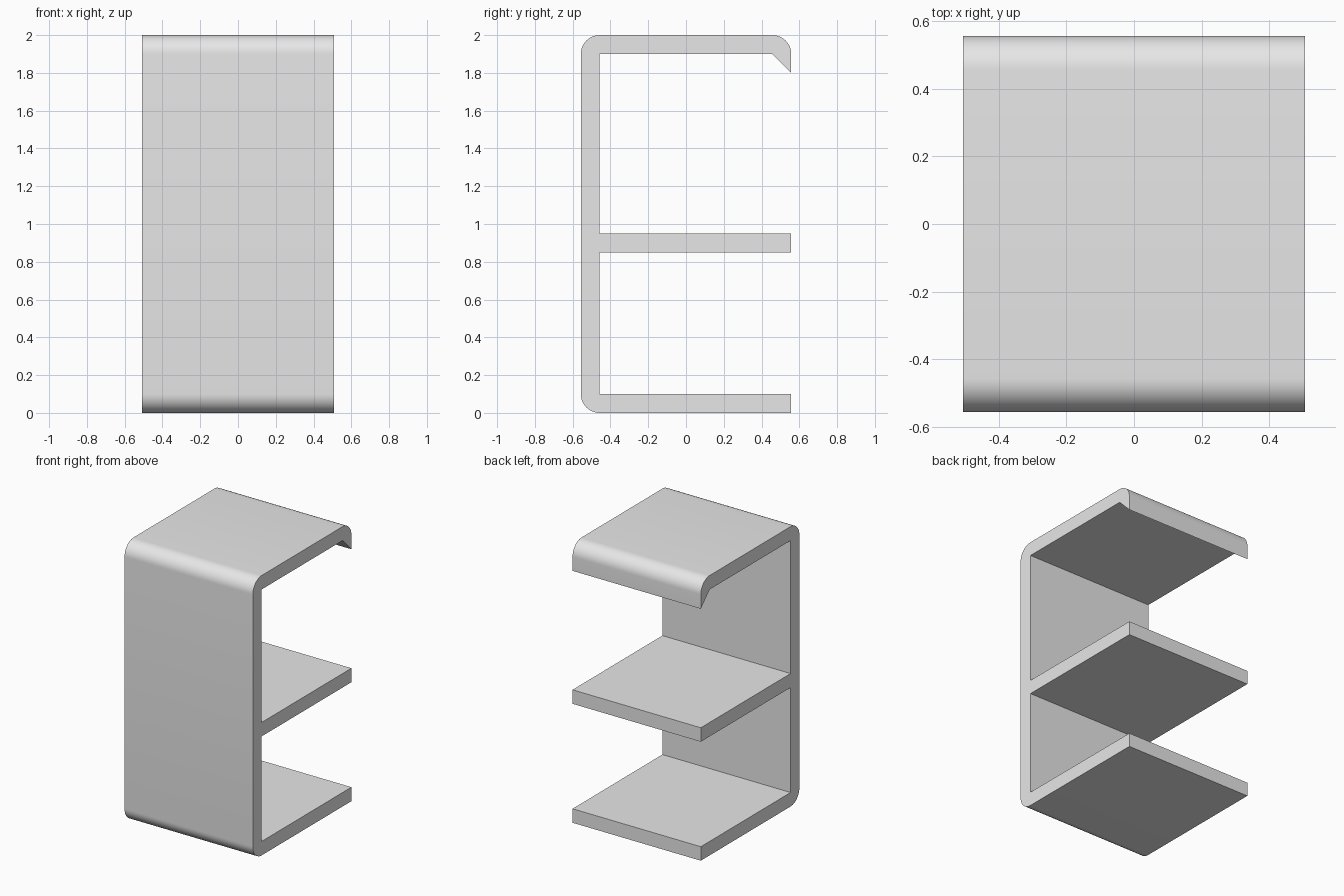
import bpy
import bmesh
from math import sin, cos, radians

cube = bpy.data.objects.get("Cube")
if cube:
    bpy.data.objects.remove(cube, do_unlink=True)

W, D, H = 0.507, 0.557, 2.0      # half width, half depth, height
T = 0.1                          # board thickness and corner radius
SHELF = 0.85                     # underside of the middle shelf
STEPS = 12

grey = bpy.data.materials.new("light_grey")
grey.use_nodes = True
grey.diffuse_color = (0.8, 0.8, 0.8, 1)
grey.node_tree.nodes["Principled BSDF"].inputs["Base Color"].default_value = (0.8, 0.8, 0.8, 1)


def corner(y, z, start):
    """Quarter circle around (y, z), running clockwise from the start angle."""
    angles = [radians(start - 90 * i / STEPS) for i in range(STEPS + 1)]
    return [(y + T * cos(a), z + T * sin(a)) for a in angles]


# Side profile: rounded outside, then the lip, shelf and base on the inside
inner = T - D
profile = (
    corner(inner, T, 270)
    + corner(inner, H - T, 180)
    + corner(D - T, H - T, 90)
    + [(D, H - 2 * T), (D - T, H - T), (inner, H - T)]
    + [(inner, SHELF + T), (D, SHELF + T), (D, SHELF), (inner, SHELF)]
    + [(inner, T), (D, T), (D, 0)]
)

# Extrude the profile across the width
bm = bmesh.new()
side = bm.faces.new([bm.verts.new((-W, y, z)) for y, z in profile])
result = bmesh.ops.extrude_face_region(bm, geom=[side], use_keep_orig=True)
moved = [v for v in result["geom"] if isinstance(v, bmesh.types.BMVert)]
bmesh.ops.translate(bm, verts=moved, vec=(2 * W, 0, 0))
bmesh.ops.recalc_face_normals(bm, faces=bm.faces)

mesh = bpy.data.meshes.new("shelf_unit")
bm.to_mesh(mesh)
bm.free()
mesh.materials.append(grey)
unit = bpy.data.objects.new("shelf_unit", mesh)
bpy.context.collection.objects.link(unit)

# Smooth the rounded corners, keep the board edges sharp
bpy.ops.object.select_all(action="DESELECT")
unit.select_set(True)
bpy.context.view_layer.objects.active = unit
bpy.ops.object.shade_smooth_by_angle(angle=radians(30))
